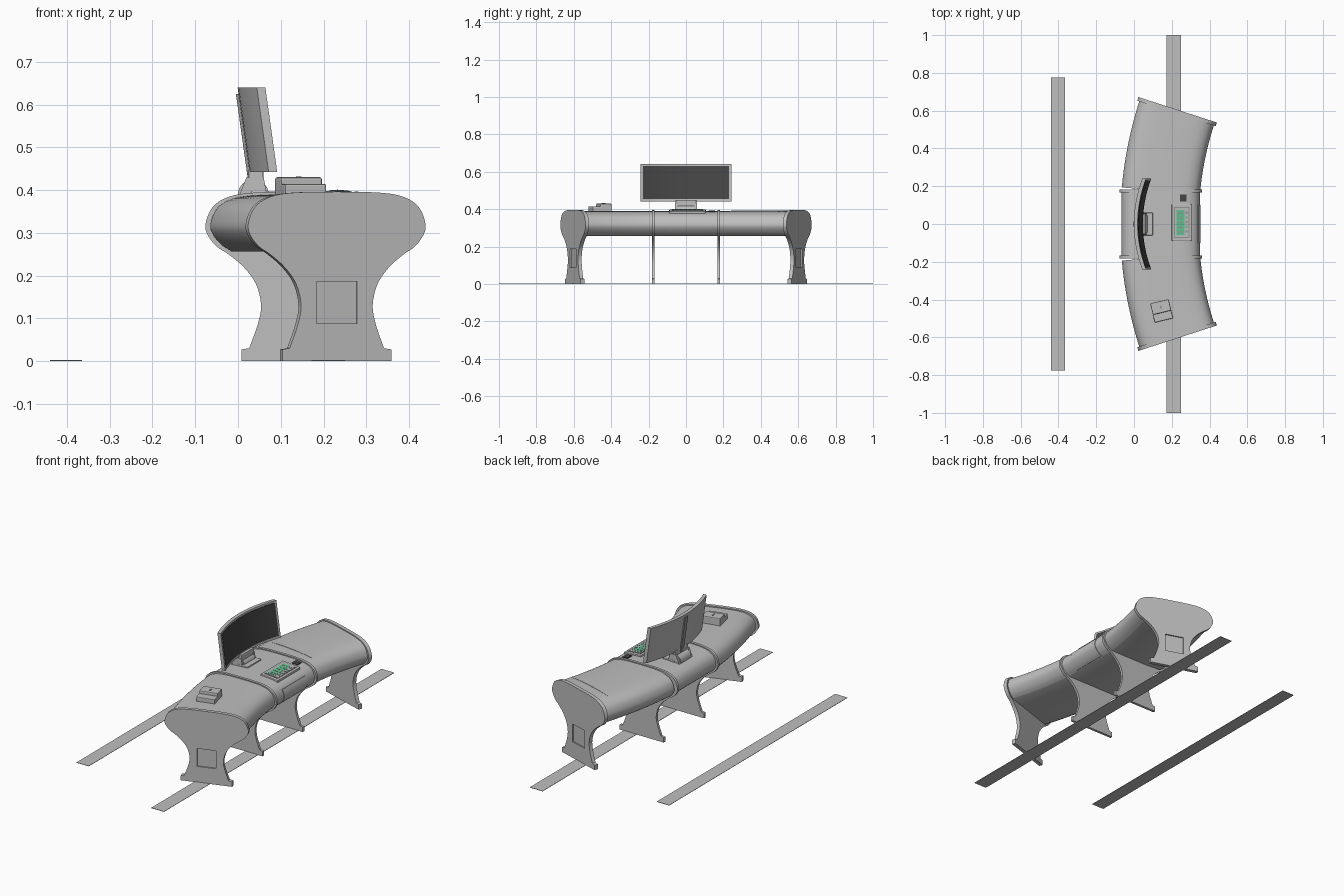
import bpy, bmesh, math
from mathutils import Matrix, Vector

cube = bpy.data.objects.get("Cube")
if cube:
    bpy.data.objects.remove(cube, do_unlink=True)


def material(name, rgb):
    m = bpy.data.materials.new(name)
    m.use_nodes = True
    m.diffuse_color = (*rgb, 1)
    m.node_tree.nodes["Principled BSDF"].inputs["Base Color"].default_value = (*rgb, 1)
    return m


GREY = material("light grey", (0.52, 0.52, 0.52))
MID = material("mid grey", (0.3, 0.3, 0.3))
DARK = material("screen dark grey", (0.06, 0.06, 0.06))
GREEN = material("display green", (0.12, 0.55, 0.28))


def finish(name, bm, mat, smooth=True):
    bmesh.ops.recalc_face_normals(bm, faces=bm.faces)
    me = bpy.data.meshes.new(name)
    bm.to_mesh(me)
    bm.free()
    me.materials.append(mat)
    if smooth:
        me.shade_smooth()
        me.set_sharp_from_angle(angle=math.radians(35))
    ob = bpy.data.objects.new(name, me)
    bpy.context.collection.objects.link(ob)
    return ob


def loft(name, sections, mat):
    """Skin a closed solid through equal-length rings of points."""
    bm = bmesh.new()
    rings = [[bm.verts.new(p) for p in s] for s in sections]
    n = len(rings[0])
    for a, b in zip(rings, rings[1:]):
        for i in range(n):
            j = (i + 1) % n
            bm.faces.new((a[i], a[j], b[j], b[i]))
    bm.faces.new(rings[0])
    bm.faces.new(rings[-1])
    return finish(name, bm, mat)


def box(name, matrix, lo, hi, mat, bevel=0):
    lo, hi = Vector(lo), Vector(hi)
    bm = bmesh.new()
    bmesh.ops.create_cube(bm, size=1)
    for v in bm.verts:
        v.co = Vector([c * s for c, s in zip(v.co, hi - lo)]) + (lo + hi) / 2
    if bevel:
        bmesh.ops.bevel(bm, geom=bm.edges[:], offset=bevel, segments=2, profile=0.5, affect='EDGES')
    bm.transform(matrix)
    return finish(name, bm, mat, False)


def spline(pts, steps=4):
    """Catmull-Rom curve through 2D points."""
    p = [Vector(q) for q in pts]
    p = [2 * p[0] - p[1]] + p + [2 * p[-1] - p[-2]]
    out = []
    for a, b, c, d in zip(p, p[1:], p[2:], p[3:]):
        for k in range(steps):
            t = k / steps
            out.append(0.5 * (2 * b + (c - a) * t + (2 * a - 5 * b + 4 * c - d) * t * t
                              + (3 * b - a - 3 * c + d) * t ** 3))
    return out + [p[-2]]


def mirrored(half):
    return half + [Vector((-q.x, q.y)) for q in reversed(half) if abs(q.x) > 1e-6]


# Support outline: broad rounded head, narrow waist, flared foot
head = [(0, .396), (.08, .395), (.14, .39), (.18, .377), (.205, .355), (.218, .32),
        (.213, .295), (.192, .268), (.165, .25)]
waist = [(.129, .22), (.10, .18), (.088, .13), (.096, .085), (.114, .035)]
foot = [Vector(q) for q in ((.116, .03), (.134, .027), (.134, 0))]
support = mirrored(spline(head + waist) + foot)
shell_half = [Vector((q.x * .95, .327 + (q.y - .327) * .92)) for q in spline(head)]
shell = mirrored(shell_half)

# Desk centreline: a gentle arc, straight across the middle bay
RADIUS, X0, RIB_Y = 1.925, .134, .175
A_IN, A_OUT = math.asin(RIB_Y / RADIUS), math.radians(18)
X_MID = X0 + RADIUS * (1 - math.cos(A_IN))


def frame(a, side):
    """Local x runs across the desk, local y points outwards along it."""
    pos = Vector((X0 + RADIUS * (1 - math.cos(a)), side * RADIUS * math.sin(a), 0))
    return Matrix.Translation(pos) @ Matrix.Rotation(-side * a, 4, 'Z') @ Matrix.Diagonal((1, side, 1, 1))


def section(m, profile, y=0):
    return [m @ Vector((q.x, y, q.y)) for q in profile]


def patch(lo, hi, out):
    """Thin strip following part of the shell outline."""
    part = [q for q in mirrored(shell_half) if lo(q)]
    part.sort(key=hi)
    centre = Vector((0, .327))
    lift = [q + (q - centre).normalized() * out for q in part]
    return lift + list(reversed(part))


STEPS = 14
for side, tag in ((1, "back"), (-1, "front")):
    # Curved wing shell
    angles = [A_IN + (A_OUT - A_IN) * i / STEPS for i in range(STEPS + 1)]
    loft(tag + "_wing_shell", [section(frame(a, side), shell) for a in angles], GREY)

    # Outer end support with a recessed hatch
    end = frame(A_OUT, side)
    panel = loft(tag + "_end_support", [section(end, support, y) for y in (-.01, .01)], GREY)
    cutter = box("hatch_cutter", end, (-.05, .003, .088), (.05, .03, .186), GREY)
    cutter.hide_render = True
    mod = panel.modifiers.new("hatch", 'BOOLEAN')
    mod.operation, mod.solver, mod.object = 'DIFFERENCE', 'EXACT', cutter
    bpy.context.view_layer.objects.active = panel
    bpy.ops.object.modifier_apply(modifier=mod.name)
    bpy.data.objects.remove(cutter, do_unlink=True)

    # Inner rib support
    rib = Matrix.Translation((X_MID, side * RIB_Y, 0))
    loft(tag + "_rib_support", [section(rib, support, y) for y in (-.007, .007)], GREY)

# Inlaid top panel on the back wing
inlay = patch(lambda q: abs(q.x) < .14 and q.y > .35, lambda q: q.x, .002)
loft("wing_top_inlay", [section(frame(.13 + .15 * i / 8, 1), inlay) for i in range(9)], GREY)

# Middle bay shell and its side access panel
mid = Matrix.Translation((X_MID, 0, 0))
loft("middle_shell", [section(mid, shell, y) for y in (-RIB_Y, RIB_Y)], GREY)
access = patch(lambda q: q.x > .15 and .26 < q.y < .355, lambda q: q.y, .003)
loft("side_access_panel", [section(mid, access, y) for y in (-.1, .1)], GREY)

# Curved monitor, swept along y and leaning back
def monitor_slab(name, half_y, z_lo, z_hi, x_back, x_front, mat):
    rings = []
    for i in range(17):
        y = half_y * (i / 8 - 1)
        bow = .033 + .045 * (y / .242) ** 2
        rings.append([(bow + x - .14 * (z - .54), y, z) for x, z in
                      ((x_back, z_lo), (x_front, z_lo), (x_front, z_hi), (x_back, z_hi))])
    return loft(name, rings, mat)


monitor_slab("monitor_body", .242, .442, .64, -.02, 0, GREY)
monitor_slab("monitor_screen", .23, .455, .63, -.004, .002, DARK)
monitor_slab("monitor_spine", .012, .425, .625, -.026, -.018, MID)

# Monitor stand: base plate, rounded pivot, neck and side fins
I = Matrix.Identity(4)
box("stand_base", I, (.03, -.06, .38), (.1, .06, .397), GREY, .003)
bm = bmesh.new()
bmesh.ops.create_cone(bm, cap_ends=True, segments=32, radius1=.036, radius2=.036, depth=.09,
                      matrix=Matrix.Translation((.036, 0, .389)) @ Matrix.Rotation(math.pi / 2, 4, 'X'))
finish("stand_pivot", bm, GREY)
box("stand_neck", I, (.025, -.055, .415), (.06, .055, .45), GREY, .004)
for side in (-1, 1):
    fin = [Vector(q) for q in ((-.002, .375), (.07, .375), (.06, .43), (.02, .43))]
    loft("stand_fin", [section(I, fin, side * y) for y in (.046, .058)], GREY)

# Tablet lying on the sloping top
tab = Matrix.Translation((.252, .008, .387)) @ Matrix.Rotation(math.radians(5), 4, 'Y')
box("tablet_body", tab, (-.053, -.098, -.012), (.053, .098, .007), GREY, .004)
box("tablet_bezel", tab, (-.04, -.082, .005), (.04, .082, .009), MID)
box("tablet_panel", tab, (-.036, -.076, .005), (.036, .076, .01), GREY)
box("tablet_display", tab, (-.028, -.066, .005), (.014, .066, .011), GREEN)
for i in range(5):
    y = -.054 + i * .025
    box("display_row", tab, (-.022, y, .006), (.006, y + .006, .012), MID)
    box("tablet_key", tab, (.02, y, .006), (.03, y + .012, .0115), GREEN if i % 2 else MID)

# Small grille beside the tablet
box("grille", tab, (-.008, .112, -.006), (.025, .147, .005), DARK)

# Desk telephone on the front wing
phone = frame(.236, -1) @ Matrix.Translation((-.042, 0, 0))
box("phone_base", phone, (-.05, -.052, .375), (.05, .052, .414), GREY, .004)
box("phone_raised_deck", phone, (-.05, -.052, .405), (.05, .01, .43), GREY, .005)
box("phone_key", phone, (-.004, -.03, .425), (.004, -.01, .432), MID)

# Flat floor strips
box("long_floor_strip", I, (.172, -1, 0), (.25, 1, .002), GREY)
box("short_floor_strip", I, (-.44, -.775, 0), (-.365, .775, .002), GREY)
